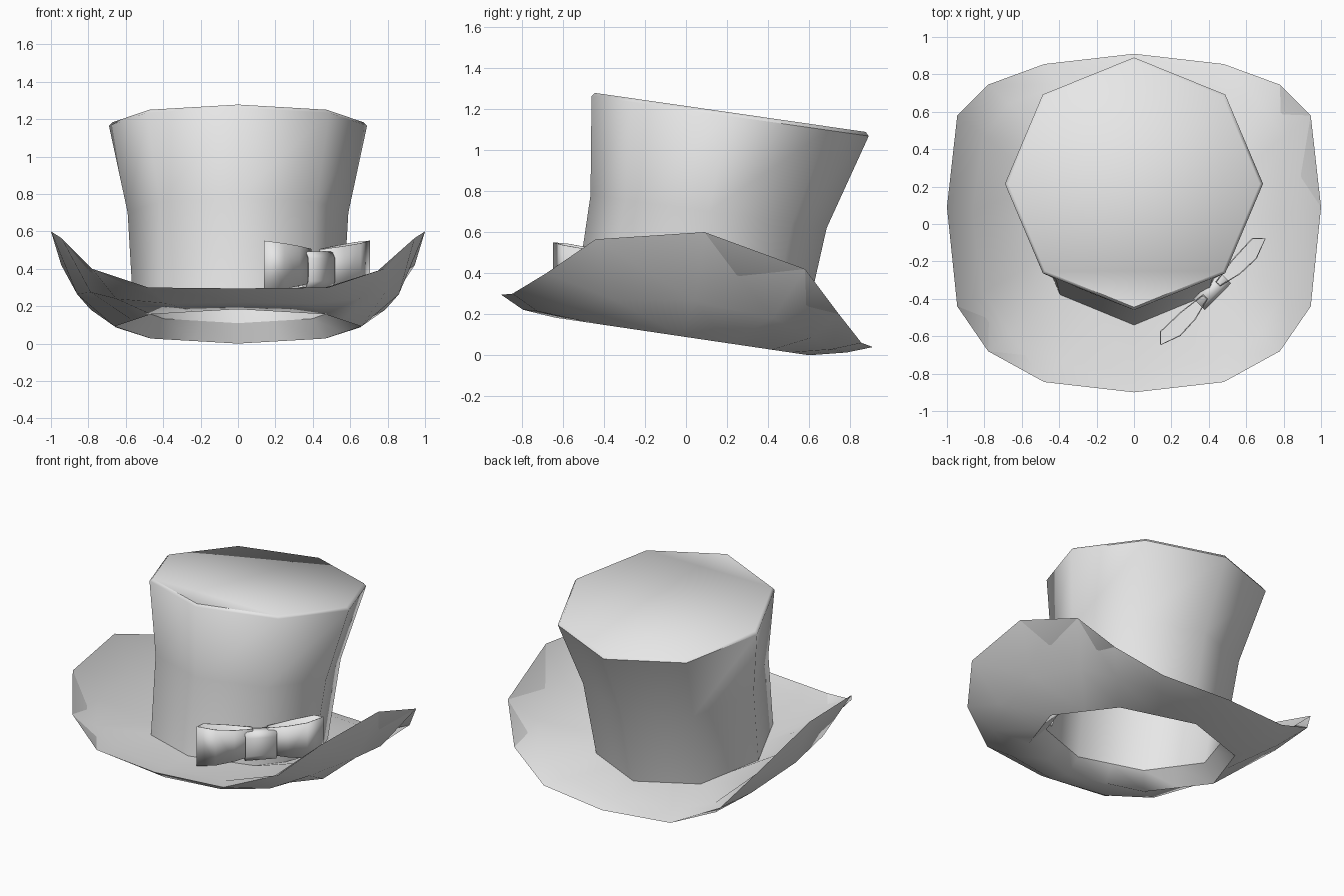
import bpy, bmesh, math
from mathutils import Vector

cube = bpy.data.objects.get("Cube")
if cube:
    bpy.data.objects.remove(cube, do_unlink=True)

felt = bpy.data.materials.new("light_grey")
felt.use_nodes = True
felt.diffuse_color = (0.8, 0.8, 0.8, 1)
felt.node_tree.nodes["Principled BSDF"].inputs["Base Color"].default_value = (0.8, 0.8, 0.8, 1)


def octagon(cy, cz, rx, ry, slope):
    """Tilted eight-sided ring, starting at the front."""
    pts = []
    for i in range(8):
        a = math.radians(i * 45 - 90)
        dy = ry * math.sin(a)
        pts.append(Vector((rx * math.cos(a), cy + dy, cz - slope * dy)))
    return pts


def halved(ring):
    """Add the middle of each side to a ring."""
    out = []
    for i, p in enumerate(ring):
        out += [p, (p + ring[(i + 1) % len(ring)]) / 2]
    return out


def loft(name, rings, closed_tube=False, cap=False, angle=50, thickness=0, loop=True):
    """Skin a series of rings into one object."""
    bm = bmesh.new()
    rows = [[bm.verts.new(p) for p in r] for r in rings]
    pairs = list(zip(rows, rows[1:]))
    if closed_tube:
        pairs.append((rows[-1], rows[0]))
    n = len(rows[0])
    for a, b in pairs:
        for i in range(n if loop else n - 1):
            j = (i + 1) % n
            bm.faces.new((a[i], a[j], b[j], b[i]))
    if cap:
        bm.faces.new(rows[-1])
    bmesh.ops.recalc_face_normals(bm, faces=bm.faces)
    mesh = bpy.data.meshes.new(name)
    bm.to_mesh(mesh)
    bm.free()
    mesh.materials.append(felt)
    mesh.shade_smooth()
    mesh.set_sharp_from_angle(angle=math.radians(angle))
    obj = bpy.data.objects.new(name, mesh)
    bpy.context.scene.collection.objects.link(obj)
    if thickness:
        mod = obj.modifiers.new("thickness", 'SOLIDIFY')
        mod.thickness = thickness
        mod.offset = 0
    return obj


# Crown: flared octagon with a narrow chamfer around the flat top
base = octagon(0.015, 0.19, 0.56, 0.555, 0.145)
loft("crown", [
    base,
    octagon(0.11, 0.70, 0.59, 0.575, 0.14),
    octagon(0.215, 1.165, 0.69, 0.675, 0.144),
    octagon(0.215, 1.183, 0.672, 0.66, 0.144),
], cap=True)

# Brim: rolled up at the sides, with an upper and a lower skin
half_rim = [(0, -0.9, 0.295), (0.48, -0.845, 0.3), (0.78, -0.68, 0.4),
            (0.945, -0.44, 0.565), (1, 0.09, 0.6), (0.945, 0.58, 0.42),
            (0.78, 0.745, 0.2), (0.48, 0.855, 0.06), (0, 0.91, 0.04)]
rim = [Vector(p) for p in half_rim]
rim += [Vector((-x, y, z)) for x, y, z in half_rim[-2:0:-1]]


def sagging(inner, t, sag):
    """Ring part way out to the rim, dropped in proportion to the rise."""
    out = []
    for a, b in zip(inner, rim):
        p = a.lerp(b, t)
        p.z -= sag * (b.z - a.z)
        out.append(p)
    return out


inner_top = halved(base)
opening = halved(octagon(-0.02, 0.092, 0.66, 0.62, 0.148))
loft("brim", [inner_top, sagging(inner_top, 0.7, 0.25), rim,
              sagging(opening, 0.59, 0.25), opening], closed_tube=True, angle=60)

# Bow: frame with u along the ribbon and n away from the crown
centre = Vector((0.415, -0.355, 0))
u_dir = Vector((0.7, 0.71, 0))
n_dir = Vector((0.71, -0.7, 0))


def bow_point(u, n, z):
    return centre + u_dir * u + n_dir * n + Vector((0, 0, z))


loop_plan = [(0.05, 0.015), (0.17, 0.045), (0.29, 0.05), (0.40, 0.01),
             (0.35, -0.04), (0.2, -0.035), (0.05, -0.015)]
for side, name in ((-1, "bow_loop_right"), (1, "bow_loop_left")):
    bottom, top = [], []
    for u, n in loop_plan:
        h = 0.085 + 0.125 * u
        bottom.append(bow_point(side * u, n, 0.415 - h))
        top.append(bow_point(side * u, n, 0.415 + h))
    loft(name, [bottom, top], thickness=0.006)

# Knot: short band wrapped around the middle of the bow
section = [(0.025, -0.095), (0.045, -0.06), (0.045, 0.06), (0.025, 0.095),
           (-0.025, 0.095), (-0.035, 0.06), (-0.035, -0.06), (-0.025, -0.095)]
loft("bow_knot", [[bow_point(u, n, 0.395 + z) for n, z in section]
                  for u in (-0.1, 0.1)], thickness=0.006)
